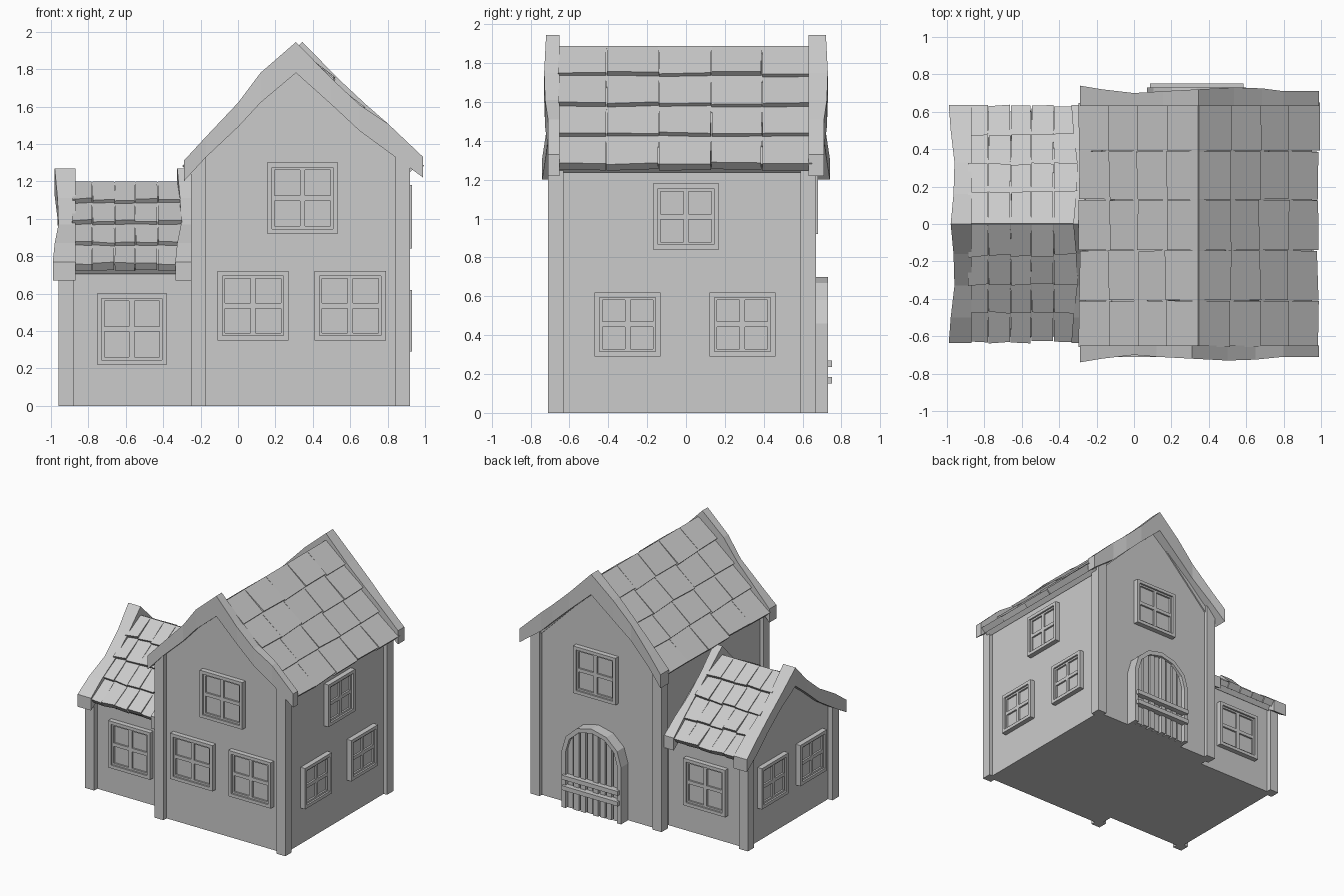
import bpy, bmesh, math, random
from mathutils import Vector

if "Cube" in bpy.data.objects:
    bpy.data.objects.remove(bpy.data.objects["Cube"])
random.seed(4)


def finish(name, bm):
    bmesh.ops.recalc_face_normals(bm, faces=bm.faces)
    me = bpy.data.meshes.new(name)
    bm.to_mesh(me)
    bm.free()
    ob = bpy.data.objects.new(name, me)
    bpy.context.collection.objects.link(ob)
    return ob


def loft(bm, sections):
    """Closed solid through a list of equal-sized cross-sections."""
    rings = [[bm.verts.new(p) for p in s] for s in sections]
    n = len(rings[0])
    for r, q in zip(rings, rings[1:]):
        for i in range(n):
            bm.faces.new((r[i], r[(i + 1) % n], q[(i + 1) % n], q[i]))
    bm.faces.new(rings[0])
    bm.faces.new(rings[-1])


def box(bm, f, u, v, d):
    """Box in a local frame f(u, v, d) -> xyz."""
    loft(bm, [[f(a, b, c) for a, b in ((u[0], v[0]), (u[1], v[0]), (u[1], v[1]), (u[0], v[1]))] for c in d])


# Local frames of the walls: u along the wall, v up, d outward
def front(y): return lambda u, v, d: (u, y - d, v)
def back(y): return lambda u, v, d: (u, y + d, v)
def right(x): return lambda u, v, d: (x + d, u, v)
def left(x): return lambda u, v, d: (x - d, u, v)


def prism(name, pts, f, d0, d1):
    bm = bmesh.new()
    loft(bm, [[f(u, v, d) for u, v in pts] for d in (d0, d1)])
    return finish(name, bm)


# Walls with gables
prism("main_walls", [(-.22, 0), (.89, 0), (.89, 1.32), (.32, 1.82), (-.22, 1.30)], back(0), -.67, .64)
prism("annex_walls", [(-.54, 0), (.54, 0), (.54, .78), (0, 1.16), (-.54, .78)], right(0), -.92, -.2)

# Corner posts, tops cut to the roof slope
for y0, y1 in ((-.71, -.63), (.59, .67)):
    prism("main_post_left", [(-.25, 0), (-.17, 0), (-.17, 1.34), (-.25, 1.26)], back(0), y0, y1)
    prism("main_post_right", [(.84, 0), (.92, 0), (.92, 1.28), (.84, 1.35)], back(0), y0, y1)
for s in (-1, 1):
    prism("annex_post", [(s * .5, 0), (s * .58, 0), (s * .58, .74), (s * .5, .80)], right(0), -.96, -.88)


# Roof slope: slab plus overlapping wedge tiles
def tiled_slope(name, f, ridge, eave, cols, rows):
    r, e = Vector(ridge), Vector(eave)
    length = (e - r).length
    s = (e - r) / length
    n = Vector((-s.y, s.x)) if s.x > 0 else Vector((s.y, -s.x))
    if n.y < 0:
        n = -n

    def g(a, dist, h):
        p = r + s * dist + n * h
        return f(p.x, p.y, a)
    bm = bmesh.new()
    box(bm, g, (cols[0], cols[-1]), (0, length - .02), (-.06, .003))
    step = length / rows
    for i in range(rows):
        for c0, c1 in zip(cols, cols[1:]):
            j = [random.uniform(-.008, .008) for _ in range(3)]
            h = .028 + random.uniform(-.006, .006)
            s0, s1 = i * step, (i + 1) * step
            a0, a1 = c0 + .002, c1 - .002
            loft(bm, [[g(a0, s0, -.02), g(a0, s1 + j[0], -.02), g(a0 + j[2] * .3, s1 + j[0], h), g(a0, s0, .004)],
                      [g(a1, s0, -.02), g(a1, s1 + j[1], -.02), g(a1 + j[2] * .3, s1 + j[1], h), g(a1, s0, .004)]])
    finish(name, bm)


main_cols = [-.66, -.41, -.14, .13, .39, .65]
tiled_slope("main_roof_right", back(0), (.345, 1.885), (.965, 1.265), main_cols, 4)
tiled_slope("main_roof_left", back(0), (.345, 1.885), (-.27, 1.265), main_cols, 4)
annex_cols = [-.89, -.78, -.66, -.55, -.43, -.30]
for s in (-1, 1):
    tiled_slope("annex_roof", right(0), (0, 1.195), (s * .615, .74), annex_cols, 4)


# Wavy gable boards: stations of (u, top, bottom, outer offset)
def board(name, stations, f, inner):
    bm = bmesh.new()
    loft(bm, [[f(u, b, inner), f(u, t, inner), f(u, t, o), f(u, b, o)] for u, t, b, o in stations])
    finish(name, bm)


main_board = [(-.29, 1.31, 1.20, .74), (-.17, 1.44, 1.33, .72), (0, 1.62, 1.49, .70), (.12, 1.78, 1.62, .71),
              (.31, 1.945, 1.78, .72), (.50, 1.75, 1.61, .73), (.65, 1.61, 1.47, .725), (.80, 1.51, 1.36, .71),
              (.99, 1.33, 1.22, .71)]
board("main_gable_board_front", main_board, front(0), .65)
board("main_gable_board_back", [(u + (.035 if .1 < u < .7 else 0), t, b, o) for u, t, b, o in main_board],
      back(0), .63)
half = [(.635, .77, .67, .99), (.50, .87, .75, .98), (.33, .97, .86, .96), (.16, 1.11, 1.00, .965)]
annex_board = [(-u, t, b, o) for u, t, b, o in half] + [(0, 1.27, 1.12, .98)] + half[::-1]
board("annex_gable_board_outer", annex_board, left(0), .87)
board("annex_gable_board_inner", [(u, t, b, o - .655) for u, t, b, o in annex_board], left(0), .25)


# Four-pane windows
def window(f, u0, u1, v0, v1):
    bm = bmesh.new()
    w, m, h = .026, .04, .014
    uc, vc = (u0 + u1) / 2, (v0 + v1) / 2
    box(bm, f, (u0 + .01, u1 - .01), (v0 + .01, v1 - .01), (-.01, .012))
    for k, depth in ((0, .04), (w, .026)):
        t = w if k == 0 else m - w
        a, b, c, d = u0 + k, u1 - k, v0 + k, v1 - k
        for us, vs in (((a, a + t), (c, d)), ((b - t, b), (c, d)),
                       ((a + t, b - t), (c, c + t)), ((a + t, b - t), (d - t, d))):
            box(bm, f, us, vs, (-.01, depth))
    box(bm, f, (uc - h, uc + h), (v0 + m, v1 - m), (-.01, .026))
    for us in ((u0 + m, uc - h), (uc + h, u1 - m)):
        box(bm, f, us, (vc - h, vc + h), (-.01, .026))
    finish("window", bm)


for u0, u1, v0, v1 in ((-.11, .27, .35, .72), (.41, .79, .35, .72), (.155, .535, .92, 1.30)):
    window(front(-.67), u0, u1, v0, v1)
window(back(.64), .155, .535, .92, 1.30)
for u0, u1, v0, v1 in ((-.47, -.13, .29, .62), (.12, .46, .29, .62), (-.17, .17, .84, 1.18)):
    window(right(.89), u0, u1, v0, v1)
for f in (front(-.54), back(.54)):
    window(f, -.755, -.38, .22, .60)
for u0, u1 in ((-.43, -.09), (.06, .40)):
    window(left(-.92), u0, u1, .27, .60)

# Arched door on the back: frame, planks and two cross bars
cx, door = .335, back(.64)


def arch(r, rise):
    pts = [(cx + r, 0)]
    pts += [(cx + r * math.cos(math.pi * i / 6), .46 + rise * math.sin(math.pi * i / 6)) for i in range(7)]
    return pts + [(cx - r, 0)]


bm = bmesh.new()
loft(bm, [[door(*o, -.01), door(*o, .09), door(*i, .09), door(*i, -.01)]
          for o, i in zip(arch(.265, .24), arch(.23, .205))])
finish("door_frame", bm)
prism("door_backing", arch(.24, .215), door, -.01, .04)
bm = bmesh.new()
for k in range(8):
    u = cx - .23 + k * .0575
    a, b = u + .006, u + .0515 + random.uniform(-.004, .003)
    ta, tb = [.46 + .205 * math.sqrt(max(0, 1 - ((x - cx) / .23) ** 2)) for x in (a, b)]
    d = .07 + random.uniform(-.008, .008)
    loft(bm, [[door(a, 0, z), door(b, 0, z), door(b, tb, z), door(a, ta, z)] for z in (.03, d)])
finish("door_planks", bm)
for z in (.15, .235):
    bm = bmesh.new()
    box(bm, door, (cx - .25, cx + .25), (z, z + .035), (.05, .112))
    finish("door_bar", bm)
